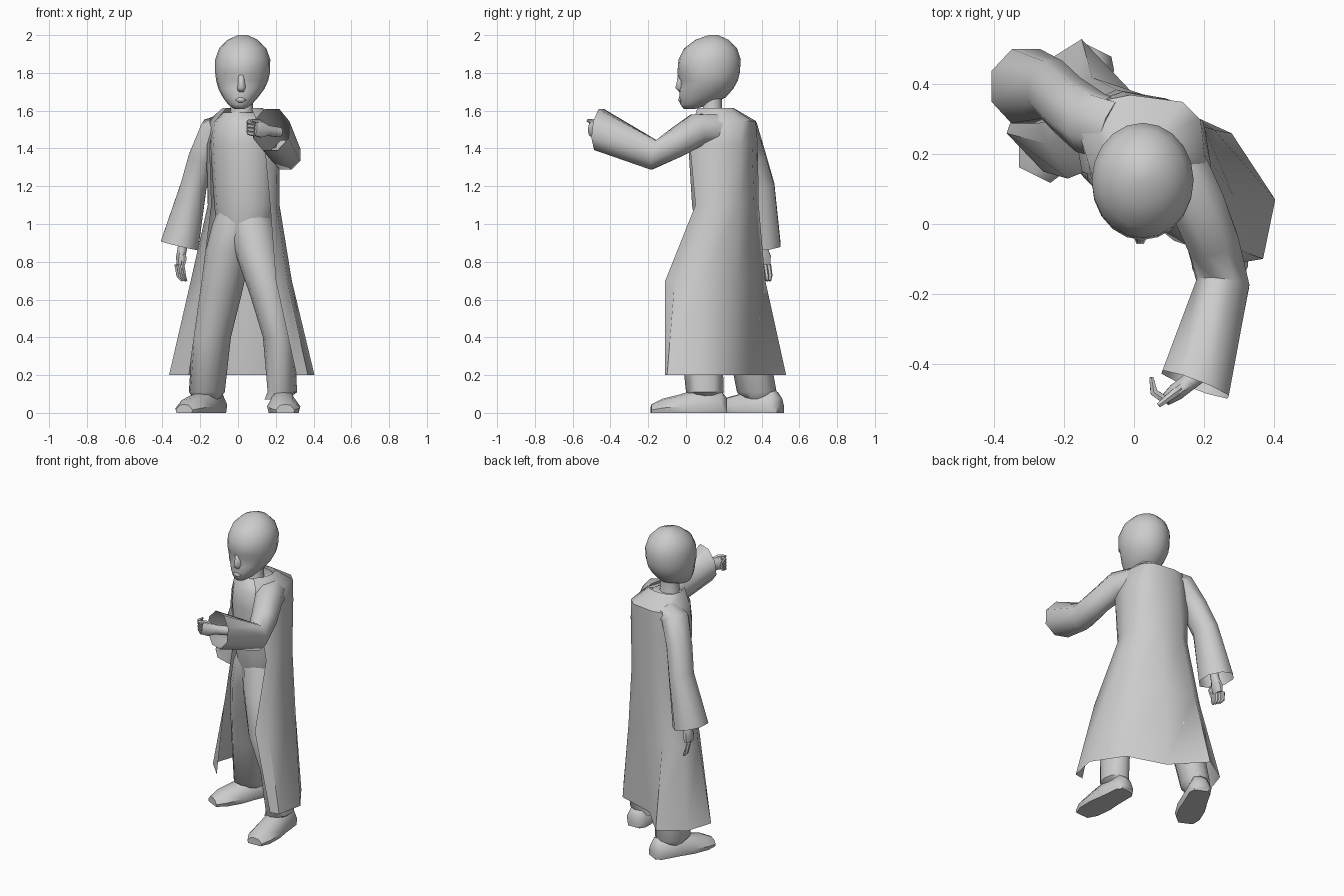
import bpy, bmesh, math
from mathutils import Vector

cube = bpy.data.objects.get("Cube")
if cube:
    bpy.data.objects.remove(cube, do_unlink=True)

grey = bpy.data.materials.new("plain_grey")
grey.use_nodes = True
grey.diffuse_color = (0.6, 0.6, 0.6, 1)
grey.node_tree.nodes["Principled BSDF"].inputs["Base Color"].default_value = grey.diffuse_color

TURN = math.radians(-30)  # the body is turned towards its right


def loft(name, rings, closed=True, caps=(True, True), crease=50):
    """Skin a list of point rings into one smooth-shaded part."""
    bm = bmesh.new()
    rows = [[bm.verts.new(p) for p in ring] for ring in rings]
    count = len(rows[0])
    for low, high in zip(rows, rows[1:]):
        for i in range(count if closed else count - 1):
            j = (i + 1) % count
            bm.faces.new((low[i], low[j], high[j], high[i]))
    if closed and caps[0]:
        bm.faces.new(rows[0][::-1])
    if closed and caps[1]:
        bm.faces.new(rows[-1])
    bmesh.ops.recalc_face_normals(bm, faces=bm.faces[:])
    mesh = bpy.data.meshes.new(name)
    bm.to_mesh(mesh)
    bm.free()
    mesh.materials.append(grey)
    part = bpy.data.objects.new(name, mesh)
    bpy.context.collection.objects.link(part)
    bpy.ops.object.select_all(action="DESELECT")
    part.select_set(True)
    bpy.context.view_layer.objects.active = part
    bpy.ops.object.shade_smooth_by_angle(angle=math.radians(crease))
    return part


def oval(center, across, along, turn=0.0, sides=12):
    """Level ellipse, turned about the vertical."""
    points = []
    for i in range(sides):
        a = math.tau * i / sides
        u, v = across * math.cos(a), along * math.sin(a)
        points.append(Vector(center) + Vector((u * math.cos(turn) - v * math.sin(turn),
                                               u * math.sin(turn) + v * math.cos(turn), 0)))
    return points


def tube(name, path, sizes, guide, sides=8, caps=(True, True), mouth=None):
    """Tube along a path; sizes are (sideways, towards guide) radii, mouth is the end's facing."""
    path = [Vector(p) for p in path]
    rings = []
    for i, center in enumerate(path):
        tangent = (path[min(i + 1, len(path) - 1)] - path[max(i - 1, 0)]).normalized()
        if mouth and i == len(path) - 1:
            tangent = Vector(mouth).normalized()
        side = tangent.cross(Vector(guide)).normalized()
        up = side.cross(tangent)
        wide, tall = sizes[i]
        angles = [math.tau * (k + 0.5) / sides for k in range(sides)]
        rings.append([center + side * wide * math.cos(a) + up * tall * math.sin(a) for a in angles])
    return loft(name, rings, caps=caps)


# Head: stacked ovals given as height, middle x, front y, back y, half width
head_levels = [
    (1.61, .008, -.012, .05, .028), (1.632, .01, -.03, .13, .062), (1.67, .013, -.036, .21, .093),
    (1.715, .018, -.034, .25, .122), (1.76, .022, -.034, .275, .138), (1.80, .024, -.046, .285, .145),
    (1.87, .025, -.04, .29, .146), (1.93, .025, -.01, .27, .125), (1.975, .025, .05, .225, .08),
    (2.0, .025, .12, .17, .025)]
head = loft("head", [oval((x, (f + b) / 2, z), w, (b - f) / 2, sides=20)
                     for z, x, f, b, w in head_levels], crease=70)
# Eye sockets are pressed into the face
for v in head.data.vertices:
    if abs(v.co.z - 1.76) < .01 and v.co.y < .02 and abs(v.co.x - .02) > .03:
        v.co.y += .012

loft("nose", [[Vector((.018 + s * w, y, z)) for s, y in
               ((-1, -.022), (-.4, tip), (.4, tip), (1, -.022))]
              for z, w, tip in ((1.7, .022, -.036), (1.72, .026, -.057), (1.745, .02, -.05),
                                (1.79, .02, -.044))], crease=90)
loft("lips", [oval((.014, -.026, z), w, d, sides=10)
              for z, w, d in ((1.643, .012, .008), (1.657, .03, .018), (1.671, .012, .01))], crease=90)
loft("neck", [oval((.02, .14, z), r, r * .9, sides=10)
              for z, r in ((1.57, .07), (1.6, .06), (1.68, .058))])

# Shirt
loft("shirt", [oval((x, y, z), a, b, TURN, 14) for x, y, z, a, b in (
    (.015, .2, .8, .07, .07), (.03, .19, .92, .14, .125), (.04, .19, 1.1, .17, .155),
    (.03, .18, 1.42, .18, .165), (.025, .18, 1.53, .165, .15), (.02, .17, 1.59, .1, .09))])

# Long coat, open in front: each row runs from the left edge round the back
coat_rows = {
    .20: ((.31, -.11), (.37, -.10), (.405, .07), (.28, .26), (.03, .34),
          (-.15, .53), (-.31, .43), (-.365, .26), (-.26, .15)),
    .70: ((.2, -.11), (.26, -.06), (.285, .08), (.23, .27), (.06, .36),
          (-.12, .42), (-.22, .35), (-.25, .23), (-.19, .13)),
    1.1: ((.17, .05), (.205, .1), (.22, .18), (.2, .28), (.09, .36),
          (-.05, .385), (-.13, .34), (-.16, .26), (-.14, .15)),
    1.42: ((.14, .02), (.2, .06), (.22, .17), (.2, .29), (.12, .35),
           (-.03, .38), (-.13, .35), (-.17, .27), (-.15, .15)),
    1.545: ((.1, .04), (.17, .07), (.205, .18), (.19, .3), (.14, .35),
            (-.01, .37), (-.11, .35), (-.16, .27), (-.12, .14)),
    1.615: ((.07, .06), (.11, .1), (.13, .17), (.11, .23), (.06, .25),
            (-.01, .25), (-.06, .23), (-.08, .17), (-.06, .1))}
loft("coat", [[Vector((x, y, z)) for x, y in row] for z, row in coat_rows.items()], closed=False)

# Trouser legs, widening into the hips
loft("left_trouser_leg", [oval((x, y, z), a, b, sides=12) for x, y, z, a, b in (
    (.2, .1, .07, .06, .07), (.235, .1, .11, .078, .1), (.215, .08, .4, .083, .11),
    (.165, .06, .62, .1, .125), (.1, .12, .86, .12, .125), (.07, .165, 1.0, .125, .13),
    (.055, .18, 1.12, .1, .11))])
loft("right_trouser_leg", [oval((x, y, z), a, b, TURN, 12) for x, y, z, a, b in (
    (-.165, .38, .07, .06, .07), (-.165, .375, .11, .09, .11), (-.14, .32, .4, .1, .11),
    (-.095, .26, .62, .11, .12), (-.05, .21, .86, .12, .125), (-.01, .19, 1.0, .125, .13),
    (.015, .19, 1.12, .1, .11))])


def shoe(name, heel, toe):
    """Flat-soled shoe made of arches from heel to toe."""
    heel, toe = Vector((*heel, 0)), Vector((*toe, 0))
    side = (toe - heel).normalized().cross(Vector((0, 0, 1)))
    arch = ((-.9, 0), (-1, .35), (-.55, .9), (0, 1), (.55, .9), (1, .35), (.9, 0))
    stations = ((0, .045, .08), (.08, .07, .12), (.4, .078, .125), (.6, .088, .1),
                (.85, .08, .075), (1, .05, .045))
    loft(name, [[heel.lerp(toe, t) + side * u * w + Vector((0, 0, v * h)) for u, v in arch]
                for t, w, h in stations])


shoe("left_shoe", (.23, .215), (.25, -.185))
shoe("right_shoe", (-.105, .5), (-.285, .14))

# Wide sleeves, open at the cuff
tube("left_sleeve",
     ((.13, .16, 1.5), (.18, .06, 1.5), (.225, -.05, 1.43), (.255, -.17, 1.365), (.175, -.46, 1.5)),
     ((.09, .09), (.085, .09), (.08, .08), (.082, .085), (.11, .118)),
     (0, 0, 1), caps=(True, False), mouth=(-.36, -.95, .12))
tube("right_sleeve",
     ((-.07, .27, 1.52), (-.125, .29, 1.5), (-.19, .34, 1.35), (-.235, .385, 1.2), (-.31, .395, .885)),
     ((.07, .09), (.08, .095), (.078, .09), (.075, .09), (.11, .115)),
     (0, 1, 0), caps=(True, False))


def hand(name, wrist, knuckles, tips, spread, guide):
    """Forearm and palm, four fingers curling to the tips, and a thumb."""
    wrist, knuckles, tips, spread = map(Vector, (wrist, knuckles, tips, spread))
    start = wrist - (knuckles - wrist)
    tube(name + "_palm", (start, wrist, wrist.lerp(knuckles, .5), knuckles),
         ((.028, .028), (.027, .03), (.027, .045), (.018, .04)), guide)
    for i in range(4):
        shift = spread * (i / 3 - .5)
        base = knuckles + shift
        bend = base.lerp(tips + shift, .5) + (knuckles - wrist) * .2
        tube(f"{name}_finger_{i + 1}", (base, bend, tips + shift * .7),
             ((.013, .013), (.012, .012), (.007, .007)), guide, sides=6)
    thumb = wrist.lerp(knuckles, .4) + spread * .45
    tube(name + "_thumb", (thumb, thumb + spread * .25 + (knuckles - wrist) * .3,
                           thumb + spread * .2 + (knuckles - wrist) * .9),
         ((.015, .015), (.013, .013), (.008, .008)), guide, sides=6)


hand("left_hand", (.155, -.455, 1.495), (.09, -.505, 1.505), (.05, -.44, 1.515),
     (0, 0, .06), (0, 0, 1))
hand("right_hand", (-.295, .405, .87), (-.31, .41, .785), (-.285, .425, .7),
     (.03, -.055, 0), (0, 1, 0))
